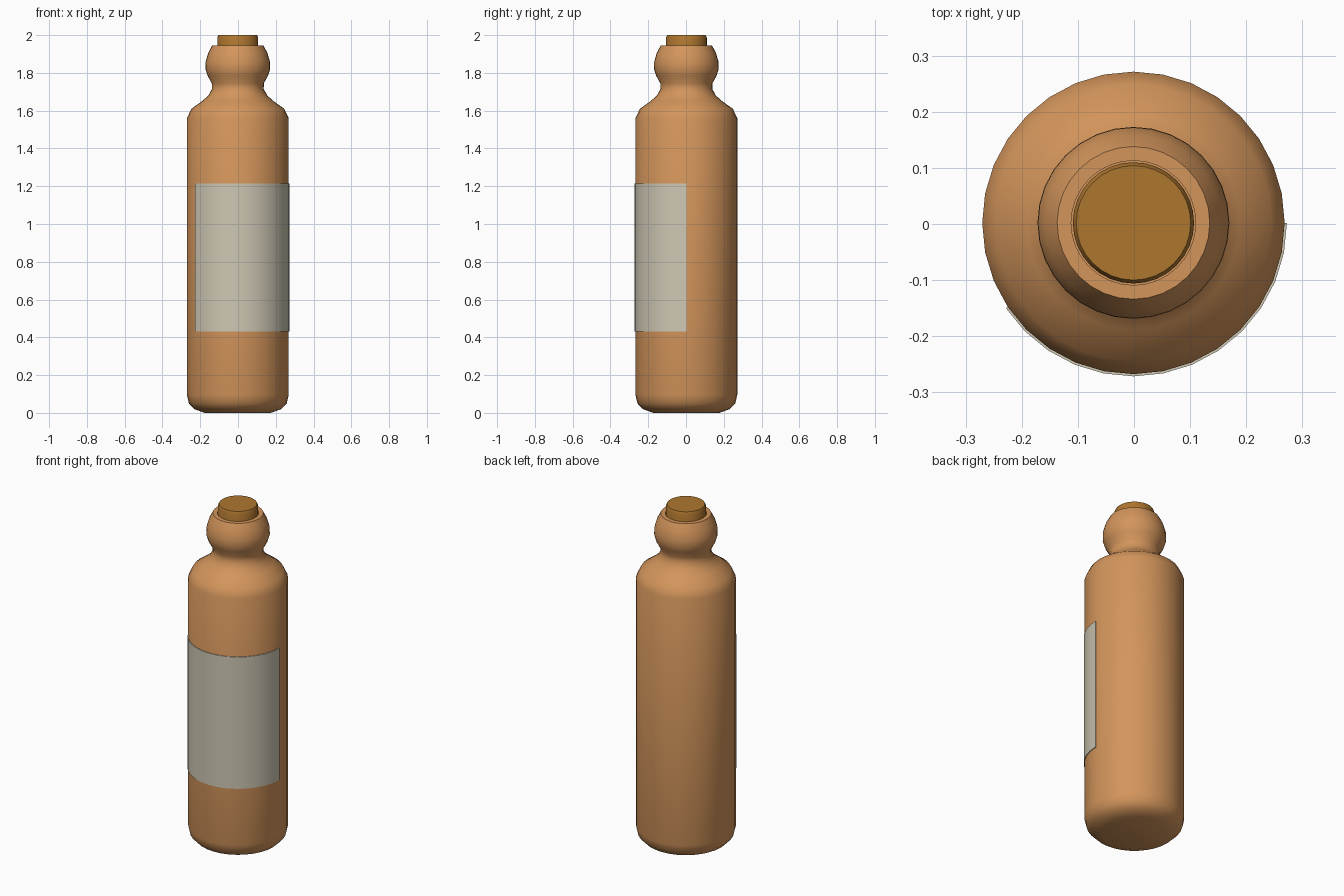
import bpy, math

if "Cube" in bpy.data.objects:
    bpy.data.objects.remove(bpy.data.objects["Cube"])

SEG = 32
CX, CY = -0.001, 0.002      # bottle axis, so the whole model is centred


def material(name, rgb):
    m = bpy.data.materials.new(name)
    m.diffuse_color = (*rgb, 1)
    m.use_nodes = True
    m.node_tree.nodes["Principled BSDF"].inputs["Base Color"].default_value = m.diffuse_color
    return m


def make_object(name, verts, faces, mat, angle):
    me = bpy.data.meshes.new(name)
    me.from_pydata(verts, [], faces)
    me.materials.append(mat)
    ob = bpy.data.objects.new(name, me)
    bpy.context.collection.objects.link(ob)
    bpy.ops.object.select_all(action='DESELECT')
    ob.select_set(True)
    bpy.context.view_layer.objects.active = ob
    bpy.ops.object.shade_smooth_by_angle(angle=math.radians(angle))
    return ob


def point(r, z, i):
    a = 2 * math.pi * i / SEG
    return (CX + r * math.cos(a), CY + r * math.sin(a), z)


def lathe(name, profile, mat, angle=50):
    """Revolve (radius, z) points, bottom to top, and cap both ends."""
    verts = [point(r, z, i) for r, z in profile for i in range(SEG)]
    faces = []
    for k in range(len(profile) - 1):
        for i in range(SEG):
            j = (i + 1) % SEG
            faces.append((k * SEG + i, k * SEG + j,
                          (k + 1) * SEG + j, (k + 1) * SEG + i))
    last = (len(profile) - 1) * SEG
    faces.append(tuple(reversed(range(SEG))))
    faces.append(tuple(range(last, last + SEG)))
    return make_object(name, verts, faces, mat, angle)


clay = material("warm tan", (0.65, 0.30, 0.105))
paper = material("cream paper", (0.62, 0.575, 0.455))
cork = material("brown cork", (0.42, 0.18, 0.028))

# Bottle: rounded base, straight body, shoulder, pinched neck, bulbous lip
lathe("bottle", [
    (0.175, 0.0), (0.230, 0.020), (0.259, 0.050), (0.2695, 0.095),
    (0.2695, 1.56), (0.246, 1.61), (0.190, 1.65), (0.156, 1.68),
    (0.137, 1.715), (0.138, 1.745), (0.160, 1.785), (0.171, 1.82),
    (0.170, 1.86), (0.157, 1.905), (0.136, 1.945),
    (0.111, 1.945), (0.111, 1.90)], clay)

# Stopper in the mouth
lathe("stopper", [(0.108, 1.89), (0.108, 1.988), (0.102, 2.0)], cork, 30)

# Label: thin curved plate, 13 body segments wide, turned toward the right
N = 13
R_IN, R_OUT, Z0, Z1 = 0.2685, 0.2735, 0.432, 1.215
verts, faces = [], []
for i in range(-N, 1):
    verts += [point(R_IN, Z0, i), point(R_OUT, Z0, i),
              point(R_OUT, Z1, i), point(R_IN, Z1, i)]
for s in range(N):
    a, b = 4 * s, 4 * s + 4
    for k in range(4):
        n = (k + 1) % 4
        faces.append((a + k, b + k, b + n, a + n))
faces += [(0, 1, 2, 3), (4 * N + 3, 4 * N + 2, 4 * N + 1, 4 * N)]
make_object("label", verts, faces, paper, 40)
